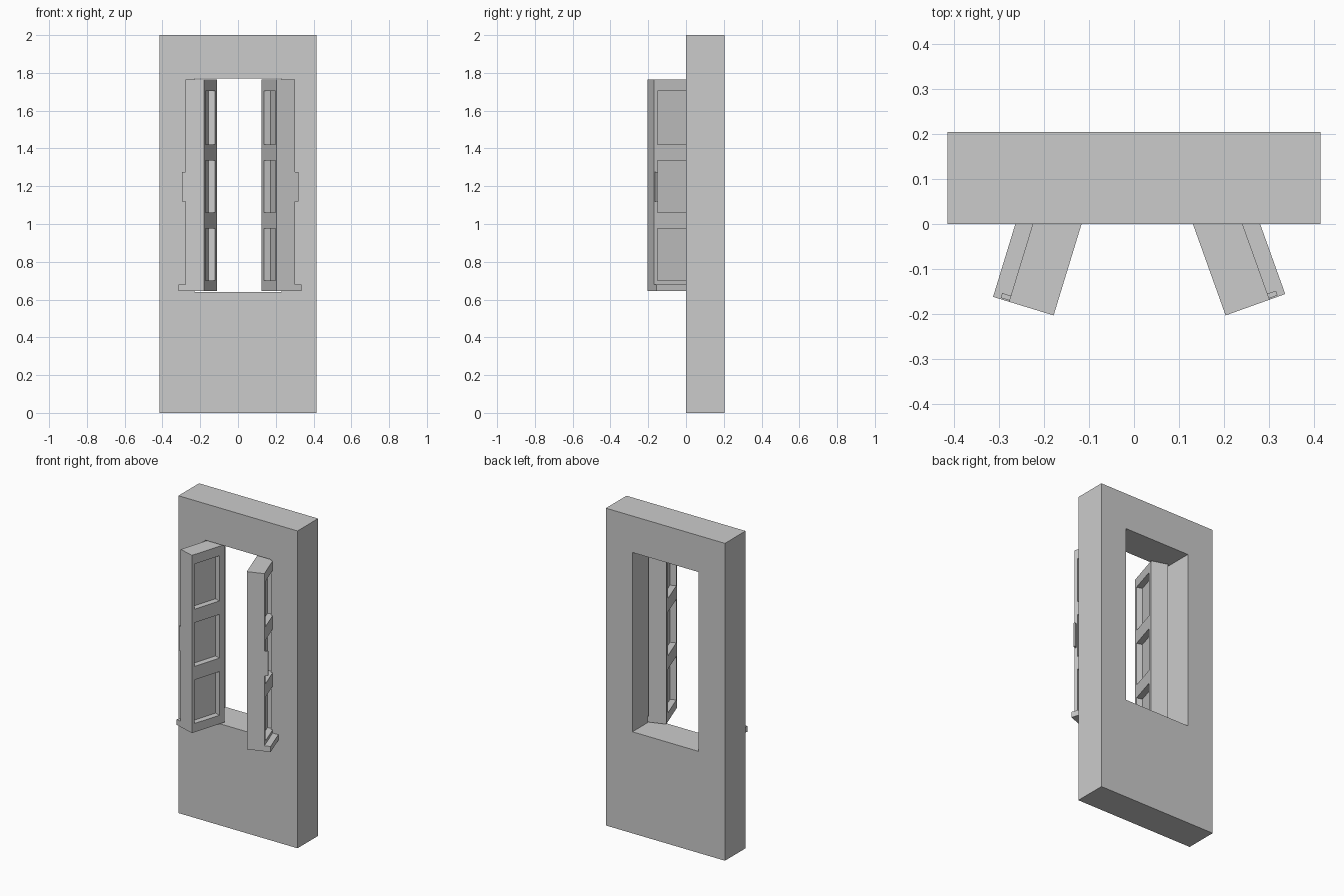
import bpy, bmesh, math
from mathutils import Matrix

if "Cube" in bpy.data.objects:
    bpy.data.objects.remove(bpy.data.objects["Cube"])


def finish(bm, name, matrix):
    bm.transform(matrix)
    bmesh.ops.recalc_face_normals(bm, faces=bm.faces)
    mesh = bpy.data.meshes.new(name)
    bm.to_mesh(mesh)
    bm.free()
    obj = bpy.data.objects.new(name, mesh)
    bpy.context.collection.objects.link(obj)
    return obj


def slab(name, xs, zs, depth, holes=(), y0=0.0, matrix=Matrix()):
    """Flat panel on an x/z lattice with some cells left open, extruded in y."""
    bm = bmesh.new()
    v = [[bm.verts.new((x, y0, z)) for z in zs] for x in xs]
    for i in range(len(xs) - 1):
        for j in range(len(zs) - 1):
            if (i, j) not in holes:
                bm.faces.new((v[i][j], v[i + 1][j], v[i + 1][j + 1], v[i][j + 1]))
    bmesh.ops.recalc_face_normals(bm, faces=bm.faces)
    ext = bmesh.ops.extrude_face_region(bm, geom=bm.faces[:], use_keep_orig=True)
    moved = [g for g in ext["geom"] if isinstance(g, bmesh.types.BMVert)]
    bmesh.ops.translate(bm, verts=moved, vec=(0, depth, 0))
    return finish(bm, name, matrix)


# Wall with the window opening
slab("wall", [-0.415, -0.23, 0.23, 0.415], [0, 0.64, 1.77, 2.0], 0.205, {(1, 1)})

# Casement sashes: local x runs from the free edge to the hinge, local y to the outer face
LENGTH, THICK = 0.236, 0.104
for side, tip_x, degrees in (("left", -0.179, 73), ("right", 0.204, 70.3)):
    flip = Matrix.Scale(-1 if side == "right" else 1, 4, (1, 0, 0))
    place = (Matrix.Translation((tip_x, -0.2035, 0)) @ flip
             @ Matrix.Rotation(math.radians(degrees), 4, "Z"))

    # Frame with three lights
    slab(side + "_sash_frame", [0, 0.02, 0.2, LENGTH],
         [0.645, 0.70, 0.975, 1.06, 1.335, 1.42, 1.705, 1.765],
         THICK, {(1, 1), (1, 3), (1, 5)}, matrix=place)
    # Recessed panes
    for k, (lo, hi) in enumerate(((0.70, 0.975), (1.06, 1.335), (1.42, 1.705))):
        slab(f"{side}_pane_{k + 1}", [0.018, 0.202], [lo - 0.002, hi + 0.002],
             0.03, y0=0.037, matrix=place)
    # Drip rail along the bottom of the outer face
    slab(side + "_drip_rail", [0, LENGTH], [0.645, 0.68], 0.038, y0=THICK - 0.001, matrix=place)
    # Handle near the free edge
    slab(side + "_handle", [0.003, 0.014], [1.12, 1.275], 0.021, y0=THICK - 0.001, matrix=place)
